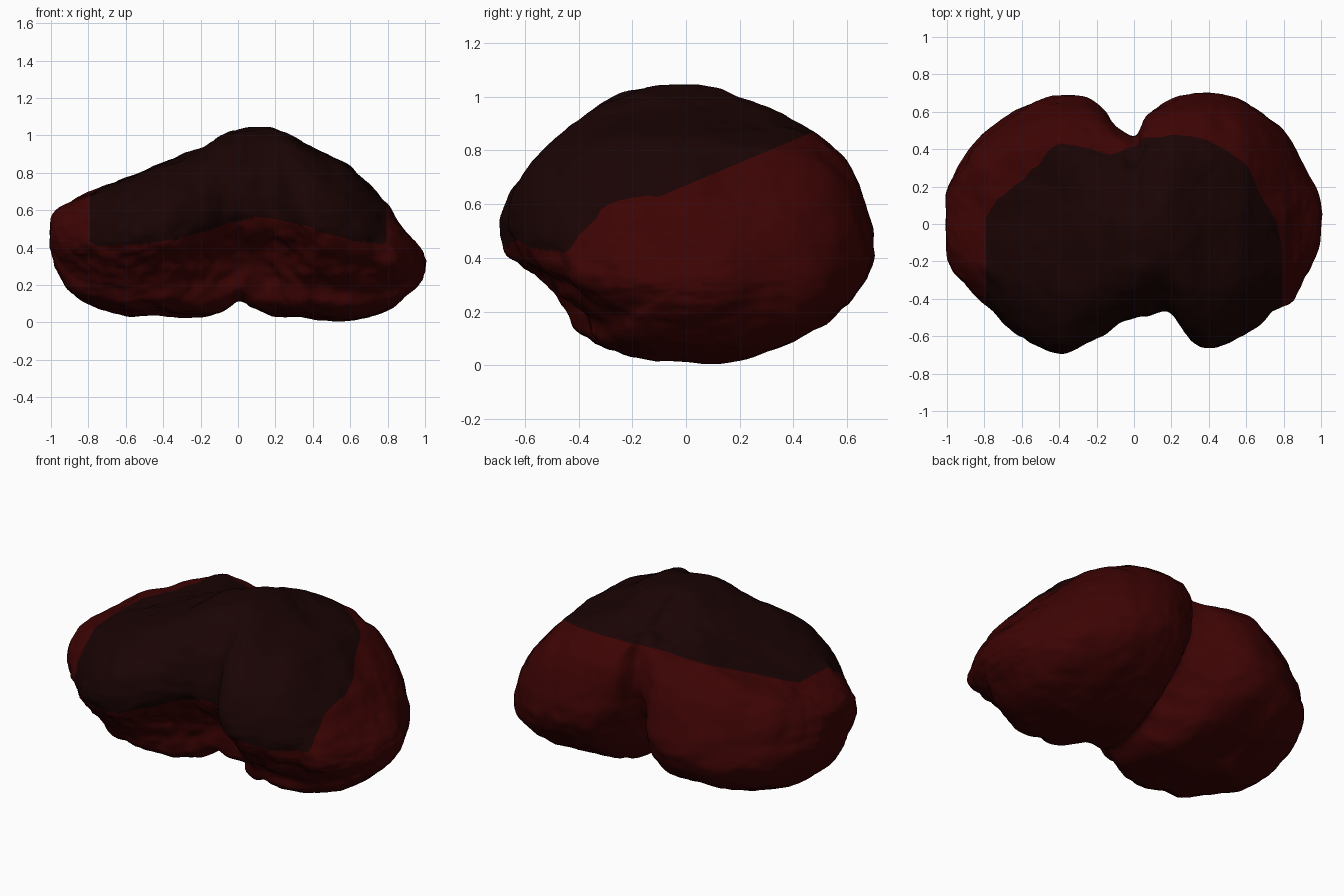
import bpy, bmesh, math
from mathutils import Vector, noise

cube = bpy.data.objects.get("Cube")
if cube:
    bpy.data.objects.remove(cube)


def make_material(name, color):
    mat = bpy.data.materials.new(name)
    mat.use_nodes = True
    mat.diffuse_color = color
    mat.node_tree.nodes["Principled BSDF"].inputs["Base Color"].default_value = color
    return mat


def spline(points, t, closed=False):
    """Catmull-Rom point at t (0 to 1) along a list of tuples."""
    count = len(points)
    s = t * (count if closed else count - 1)
    i = int(s) if closed else min(int(s), count - 2)
    f = s - i

    def get(k):
        return Vector(points[k % count] if closed else points[max(0, min(count - 1, k))])

    a, b, c, d = (get(i + k) for k in (-1, 0, 1, 2))
    return 0.5 * (2 * b + (c - a) * f + (2 * a - 5 * b + 4 * c - d) * f ** 2
                  + (3 * b - a - 3 * c + d) * f ** 3)


def bump(value, width):
    return math.exp(-(value / width) ** 2)


def clamp(value):
    return max(0.0, min(1.0, value))


# Side profile: depth from -1 (front) to 1 (back), height from 0 to 1
PROFILE = [(-1, .55), (-.98, .66), (-.88, .79), (-.6, .95), (-.3, .99), (0, .99),
           (.2, .94), (.37, .89), (.55, .82), (.74, .76), (.91, .65), (1, .48), (.96, .33),
           (.8, .19), (.57, .09), (.29, .02), (.08, 0), (-.37, .03), (-.55, .09),
           (-.62, .2), (-.74, .29), (-.84, .37), (-.95, .45)]

# Cross sections along the width: x, front, back, bottom, top
STATIONS = [(-1, -.08, .06, .44, .52), (-.99, -.2, .17, .34, .57), (-.95, -.28, .28, .24, .61),
            (-.9, -.33, .36, .17, .64), (-.8, -.42, .49, .1, .69), (-.6, -.61, .62, .04, .77),
            (-.38, -.69, .69, .04, .86), (-.2, -.61, .65, .03, .94), (-.08, -.53, .53, .04, 1.01),
            (.01, -.5, .49, .09, 1.04), (.07, -.49, .6, .05, 1.05), (.18, -.47, .66, .03, 1.04),
            (.28, -.6, .69, .02, 1), (.4, -.66, .7, .02, .93), (.6, -.58, .65, .01, .84),
            (.8, -.43, .5, .06, .62), (.92, -.28, .28, .16, .46), (.98, -.16, .16, .22, .39),
            (1, -.06, .06, .28, .34)]

RINGS, SIDES = 220, 160


def back_fullness(x, u):
    """Extra height at the back: rounder lobes and a full middle edge."""
    lobe = (.12 if x > 0 else .2) * clamp(abs(x) * 3 - .2)
    return lobe * bump(u - .62, .38) + .1 * bump(x, .12) * bump(u - .85, .25)


def surface_point(ring, side):
    x, front, back, low, high = spline(STATIONS, ring / (RINGS - 1))
    u, v = spline(PROFILE, side / SIDES, closed=True)
    v = min(max(v, 1), v + back_fullness(x, u) * clamp((v - .5) * 5))
    p = Vector((x, (front + back) / 2 + u * (back - front) / 2, low + v * (high - low)))
    # Groove between the two lobes at the back and underside
    hub = Vector((x, -.15, .62))
    amount = clamp((.62 - p.z) * 3) * clamp((p.y + .12) * 2.5)
    p = p.lerp(hub, .18 * bump(x - .01, .11) * amount)
    # Hollow under the front lip, deepest at the middle
    hollow = clamp((.52 - v) * 5) * clamp(-u * 1.6) * clamp((v - .08) * 5)
    p.y += .07 * hollow * bump(x - .1, .3)
    return p


def wrinkle(p):
    """Broad lumps plus fine streaks, stronger in the folded front."""
    folded = clamp((-p.y - .2) * 4) * clamp((.55 - p.z) * 5)
    lumps = noise.fractal(p * 4.5, 0.9, 2.0, 3)
    streaks = noise.fractal(Vector((p.x * 5, p.y * 4, p.z * 14)), 0.8, 2.0, 3)
    return lumps * (.012 + .03 * folded) + streaks * .006


# Two-lobed body, lofted along its width
bm = bmesh.new()
rings = [[bm.verts.new(surface_point(r, s)) for s in range(SIDES)] for r in range(RINGS)]
for first, second in zip(rings, rings[1:]):
    for s in range(SIDES):
        n = (s + 1) % SIDES
        bm.faces.new((first[s], first[n], second[n], second[s]))
bm.faces.new(rings[0])
bm.faces.new(reversed(rings[-1]))
bmesh.ops.recalc_face_normals(bm, faces=bm.faces)
for _ in range(2):
    bmesh.ops.smooth_vert(bm, verts=bm.verts, factor=0.5,
                          use_axis_x=True, use_axis_y=True, use_axis_z=True)
bm.normal_update()
moves = [(v, v.normal * wrinkle(v.co)) for v in bm.verts]
for v, offset in moves:
    v.co += offset
    v.co.z = max(v.co.z, 0)

# Clean cuts along the border of the dark cap: height and slope of each plane
BORDERS = [(.67, .42), (.78, .8)]
CAP_SIDE = .79
cuts = [(Vector((0, 0, h)), Vector((0, -slope, 1))) for h, slope in BORDERS]
cuts += [(Vector((side * CAP_SIDE, 0, 0)), Vector((1, 0, 0))) for side in (-1, 1)]
for point, normal in cuts:
    bmesh.ops.bisect_plane(bm, geom=bm.verts[:] + bm.edges[:] + bm.faces[:],
                           plane_co=point, plane_no=normal)


# Dark cap over the top and the front lip
def is_cap(c):
    lip = .41 + .15 * bump(c.x - .13, .38)
    border = min(h + slope * c.y for h, slope in BORDERS)
    return abs(c.x) < CAP_SIDE and c.z > max(border, lip)


for face in bm.faces:
    face.material_index = int(is_cap(face.calc_center_median()))
    face.smooth = True

mesh = bpy.data.meshes.new("lobed_body")
bm.to_mesh(mesh)
bm.free()
mesh.materials.append(make_material("deep_red", (.046, .001, .001, 1)))
mesh.materials.append(make_material("dark_brown", (.01, .001, .001, 1)))
body = bpy.data.objects.new("lobed_body", mesh)
bpy.context.collection.objects.link(body)
